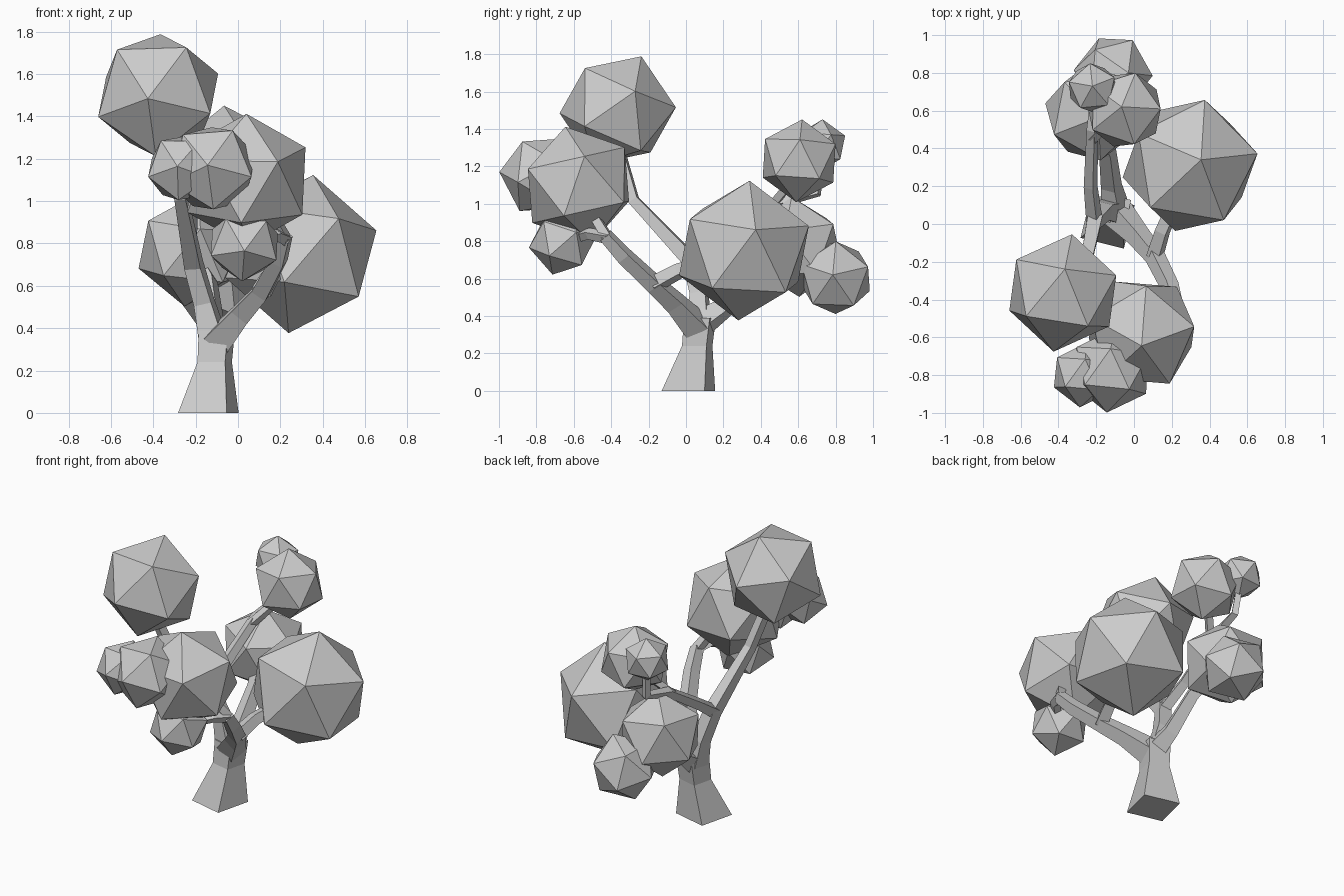
import bpy, bmesh, math
from mathutils import Vector, Matrix

if "Cube" in bpy.data.objects:
    bpy.data.objects.remove(bpy.data.objects["Cube"])


def finish(name, bm):
    bmesh.ops.recalc_face_normals(bm, faces=bm.faces)
    me = bpy.data.meshes.new(name)
    bm.to_mesh(me)
    bm.free()
    ob = bpy.data.objects.new(name, me)
    bpy.context.collection.objects.link(ob)
    return ob


def frame(a, b):
    # orthonormal basis with z along a and x toward b
    z = Vector(a).normalized()
    b = Vector(b)
    x = (b - z * b.dot(z)).normalized()
    return Matrix((x, z.cross(x), z)).transposed()


def foliage(name, centre, r, corner, next_corner):
    # icosahedron turned so two neighbouring corners point the given ways
    bm = bmesh.new()
    bmesh.ops.create_icosphere(bm, subdivisions=1, radius=r)
    bm.verts.ensure_lookup_table()
    v0 = max(bm.verts, key=lambda v: v.co.z)
    v1 = v0.link_edges[0].other_vert(v0)
    rot = frame(corner, next_corner) @ frame(v0.co, v1.co).transposed()
    for v in bm.verts:
        v.co = rot @ v.co + Vector(centre)
    return finish(name, bm)


def limb(name, path, ref=(0.86, 0.52, 0), flat_base=False):
    # square tube through (x, y, z, half diagonal) stations
    pts = [Vector(p[:3]) for p in path]
    bm = bmesh.new()
    rings = []
    side = Vector(ref)
    for i, p in enumerate(pts):
        t = (pts[min(i + 1, len(pts) - 1)] - pts[max(i - 1, 0)]).normalized()
        if flat_base:
            t = Vector((0, 0, 1))
        side = (side - t * side.dot(t)).normalized()
        up = t.cross(side)
        rings.append([bm.verts.new(p + path[i][3] * (side * math.cos(k * math.pi / 2)
                                                     + up * math.sin(k * math.pi / 2)))
                      for k in range(4)])
    for a, b in zip(rings, rings[1:]):
        for k in range(4):
            bm.faces.new((a[k], a[(k + 1) % 4], b[(k + 1) % 4], b[k]))
    bm.faces.new(rings[0])
    bm.faces.new(rings[-1])
    return finish(name, bm)


# Trunk
limb("trunk", [(-.14, .013, 0, .167), (-.11, .06, .24, .095), (-.10, .075, .39, .1)],
     flat_base=True)

# Branches
limb("front_branch", [(-.09, .06, .34, .09), (.02, -.06, .47, .065), (.11, -.17, .57, .055),
                      (.19, -.33, .72, .05), (.22, -.43, .83, .042)])
limb("front_low_twig", [(.22, -.42, .82, .036), (.18, -.52, .84, .032), (.03, -.66, .80, .03)])
limb("front_high_twig", [(.22, -.42, .82, .036), (.15, -.5, .95, .03), (.05, -.58, 1.09, .03)])
limb("right_branch", [(.11, -.17, .57, .05), (.15, -.04, .64, .045), (.3, .3, .75, .04)])
limb("left_branch", [(-.12, .07, .36, .08), (-.16, .07, .52, .06), (-.21, .02, .70, .055),
                     (-.27, -.28, 1.02, .038), (-.35, -.36, 1.3, .035)])
limb("upper_back_branch", [(-.21, .02, .70, .045), (-.23, .2, .82, .038), (-.22, .5, 1.01, .033),
                           (-.20, .70, 1.06, .028), (-.22, .72, 1.25, .025)])
limb("upper_back_twig", [(-.22, .45, .98, .03), (-.12, .55, 1.1, .028), (-.05, .6, 1.23, .025)])
limb("low_back_branch", [(-.1, .08, .36, .08), (-.12, .2, .44, .058), (-.14, .38, .62, .048),
                         (-.22, .56, .77, .04)])

# Foliage clumps: centre, radius, two neighbouring corner directions
clumps = {
    "right_foliage": ((.297, .31, .75), .379, (.058, .03, .373), (.359, .063, .112)),
    "top_foliage": ((-.377, -.365, 1.5), .315, (.011, .125, .285), (.134, -.175, .23)),
    "front_foliage": ((.04, -.575, 1.10), .32, (0, -.07, .312), (.27, .03, .154)),
    "front_tip_foliage": ((-.12, -.775, 1.155), .225, (-.024, -.225, .015), (.2, -.1, -.045)),
    "front_small_foliage": ((-.27, -.8, 1.155), .172, (-.016, -.166, .009), (-.155, -.044, -.042)),
    "front_low_foliage": ((.03, -.66, .795), .182, (0, -.18, -.03), (.166, -.07, -.079)),
    "back_foliage": ((-.22, .585, .77), .27, (-.255, .055, -.09), (-.124, -.207, -.12)),
    "back_low_foliage": ((-.11, .80, .605), .21, (.205, -.015, .015), (.09, 0, .19)),
    "upper_back_foliage": ((-.05, .605, 1.23), .222, (-.015, .015, .21), (.19, 0, .05)),
    "upper_back_small_foliage": ((-.22, .72, 1.31), .142, (0, .01, .14), (-.125, .03, .04)),
}
for name, args in clumps.items():
    foliage(name, *args)
